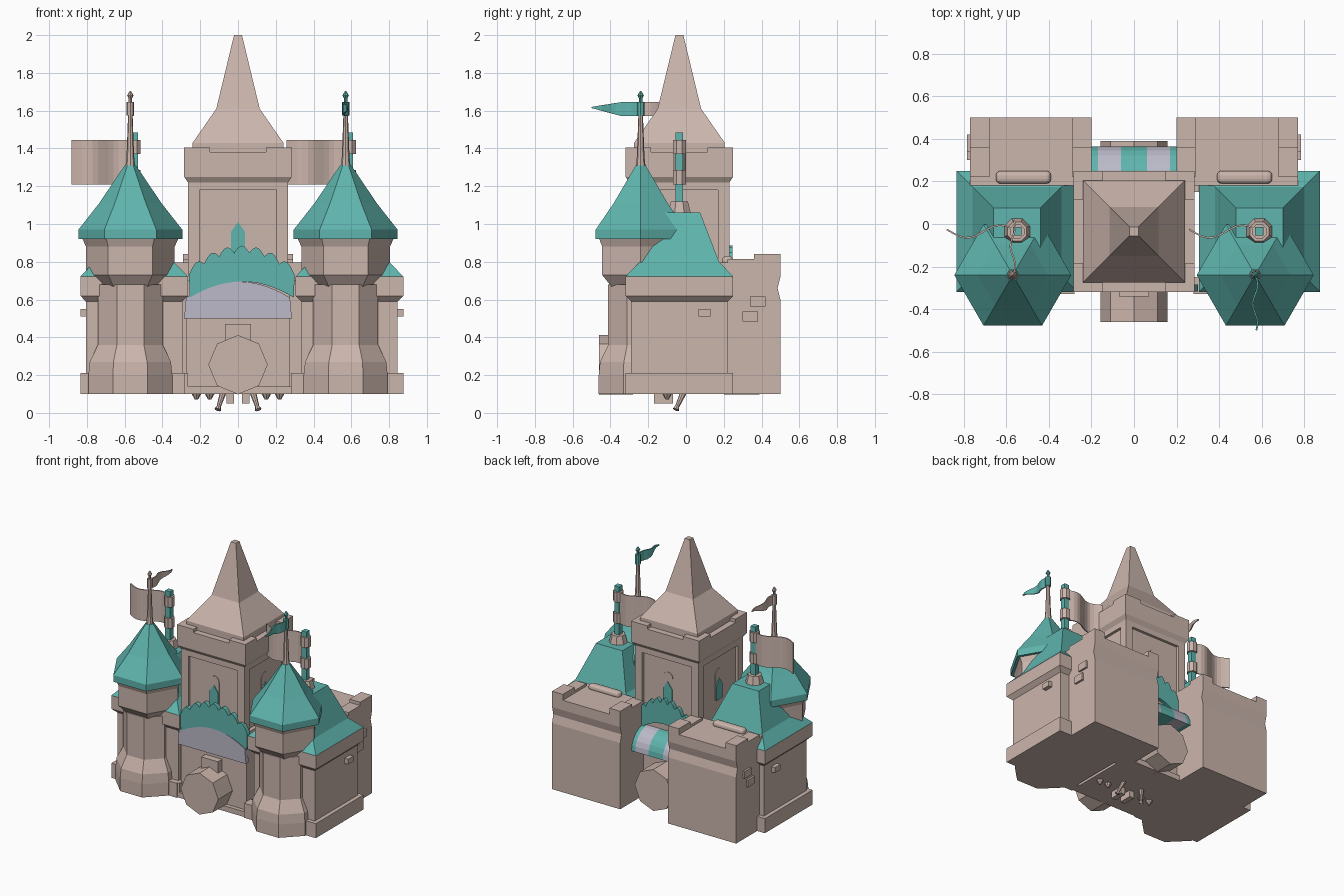
import bpy, bmesh, math
from mathutils import Vector

cube = bpy.data.objects.get("Cube")
if cube:
    bpy.data.objects.remove(cube, do_unlink=True)


def material(name, rgb):
    m = bpy.data.materials.new(name)
    m.use_nodes = True
    m.diffuse_color = (*rgb, 1)
    m.node_tree.nodes["Principled BSDF"].inputs["Base Color"].default_value = (*rgb, 1)
    return m


STONE = material("warm stone", (0.60, 0.465, 0.415))
TEAL = material("teal", (0.115, 0.46, 0.42))
GREY = material("lavender grey", (0.50, 0.49, 0.58))


def finish(name, bm, mat):
    bmesh.ops.recalc_face_normals(bm, faces=bm.faces)
    me = bpy.data.meshes.new(name)
    bm.to_mesh(me)
    bm.free()
    me.materials.append(mat)
    ob = bpy.data.objects.new(name, me)
    bpy.context.collection.objects.link(ob)
    return ob


def box(name, x, y, z, mat=STONE):
    """Box from (min, max) ranges."""
    bm = bmesh.new()
    bmesh.ops.create_cube(bm, size=1)
    for v in bm.verts:
        v.co = [(r[0] + r[1]) / 2 + c * (r[1] - r[0]) for r, c in zip((x, y, z), v.co)]
    return finish(name, bm, mat)


def lathe(name, profile, sides, x, y, mat=STONE, flat=False):
    """Stack of regular rings; flat=True treats radius as distance to a side."""
    bm = bmesh.new()
    turn = math.pi / sides if flat else 0
    grow = 1 / math.cos(math.pi / sides) if flat else 1
    rings = []
    for r, z in profile:
        angles = [turn + math.tau * i / sides for i in range(sides)]
        rings.append([bm.verts.new((x + r * grow * math.cos(a), y + r * grow * math.sin(a), z))
                      for a in angles])
    for a, b in zip(rings, rings[1:]):
        for i in range(sides):
            j = (i + 1) % sides
            bm.faces.new((a[i], a[j], b[j], b[i]))
    bm.faces.new(rings[0])
    bm.faces.new(rings[-1])
    return finish(name, bm, mat)


def prism(name, outline, span, mat=STONE, axis="y"):
    """Extrude an outline (x,z along y) or (y,z along x)."""
    bm = bmesh.new()
    if axis == "y":
        verts = [bm.verts.new((a, span[0], z)) for a, z in outline]
        step = (0, span[1] - span[0], 0)
    else:
        verts = [bm.verts.new((span[0], a, z)) for a, z in outline]
        step = (span[1] - span[0], 0, 0)
    face = bm.faces.new(verts)
    ext = bmesh.ops.extrude_face_region(bm, geom=[face], use_keep_orig=True)
    moved = [g for g in ext["geom"] if isinstance(g, bmesh.types.BMVert)]
    bmesh.ops.translate(bm, verts=moved, vec=step)
    return finish(name, bm, mat)


def ribbon(name, stations, mat):
    """Thin cloth through stations of (x, y, low z, high z)."""
    bm = bmesh.new()
    rows = [(bm.verts.new((x, y, lo)), bm.verts.new((x, y, hi))) for x, y, lo, hi in stations]
    for a, b in zip(rows, rows[1:]):
        bm.faces.new((a[0], b[0], b[1], a[1]))
    ob = finish(name, bm, mat)
    mod = ob.modifiers.new("thickness", "SOLIDIFY")
    mod.thickness, mod.offset = 0.008, 0
    return ob


CY = -0.035  # depth of the keep axis

# Central keep: recessed core, corner posts, cornice and bent spire
lathe("keep_core", [(0.245, 0.1), (0.245, 1.24)], 4, 0, CY, flat=True)
box("keep_lower_wall", (-0.275, 0.275), (-0.29, 0.22), (0.1, 0.72))
lathe("keep_base", [(0.285, 0.1), (0.285, 0.14)], 4, 0, CY, flat=True)
for sx in (-1, 1):
    for sy in (-1, 1):
        px, py = 0.235 * sx, CY + 0.235 * sy
        box("keep_corner_post", (px - 0.03, px + 0.03), (py - 0.03, py + 0.03), (0.7, 1.22))
        px, py = 0.217 * sx, CY + 0.217 * sy
        box("keep_merlon", (px - 0.068, px + 0.068), (py - 0.068, py + 0.068), (1.36, 1.405))
lathe("keep_cornice", [(0.265, 1.18), (0.265, 1.22), (0.285, 1.25), (0.285, 1.38)], 4, 0, CY, flat=True)
lathe("keep_spire", [(0.24, 1.38), (0.24, 1.43), (0.115, 1.61), (0.021, 2.0)], 4, 0, CY, flat=True)

# Arched windows on all four keep walls
for k in range(4):
    arch = [(-0.04, 0.86), (0.04, 0.86)] + [
        (0.04 * math.cos(t * math.pi / 8), 1.04 + 0.04 * math.sin(t * math.pi / 8)) for t in range(9)]
    pane = [(-0.036, 0.85), (0.036, 0.85), (0.036, 0.96), (0, 1.01), (-0.036, 0.96)]
    for name, outline, out, mat in (("window_arch", arch, 0.25, STONE), ("window_pane", pane, 0.256, TEAL)):
        ob = prism(name, outline, (-out, -0.24), mat)
        ob.rotation_euler.z = k * math.pi / 2
        ob.location.y = CY

# Round gate drums, gate blocks and scalloped crests, front and back
octagon = [(0.157 * math.sin(i * math.pi / 4), 0.255 + 0.157 * math.cos(i * math.pi / 4)) for i in range(8)]
prism("front_gate_drum", octagon, (-0.46, -0.28))
prism("back_gate_drum", octagon, (0.2, 0.39))
box("gate_keystone", (-0.07, 0.07), (-0.34, -0.28), (0.3, 0.47))

us = [i / 28 - 1 for i in range(57)]
lower = [(0.275 * u, 0.61 + 0.085 * (1 - u * u)) for u in us]
upper = [(0.28 * u, 0.73 + 0.12 * (1 - u * u) + 0.035 * abs(math.sin(3.5 * math.pi * u + math.pi / 2))) for u in us]
crest = [(x + 0.02, z) for x, z in lower + upper[::-1]]
prism("front_crest", crest, (-0.318, -0.285), TEAL)
prism("back_crest", [(x * 0.75, z) for x, z in crest], (0.215, 0.245), TEAL)
prism("front_awning", [(-0.285, 0.5), (0.285, 0.5)] + lower[::-1], (-0.312, -0.28), GREY)

# Striped, rounded back awning
curve = [(0.215 + 0.15 * math.sin(t * math.pi / 12), 0.49 + 0.15 * math.cos(t * math.pi / 12)) for t in range(7)]
edges = (-0.2, -0.17, -0.06, 0.06, 0.17, 0.2)
for i, span in enumerate(zip(edges, edges[1:])):
    prism("awning_stripe", curve + [(0.215, 0.49)], span, GREY if i % 2 else TEAL, "x")

for s in (-1, 1):
    # Side hall with plinth, eaves and hipped roof
    hx = 0.59 if s > 0 else -0.55
    lathe("hall_plinth", [(0.285, 0.1), (0.285, 0.21)], 4, hx, CY, flat=True)
    lathe("hall_wall", [(0.255, 0.2), (0.255, 0.62)], 4, hx, CY, flat=True)
    lathe("hall_eaves", [(0.255, 0.59), (0.285, 0.62), (0.285, 0.722)], 4, hx, CY, flat=True)
    lathe("hall_roof", [(0.285, 0.722), (0.21, 0.8), (0.11, 1.06)], 4, hx, CY, TEAL, True)

    # Banner mast on the hall roof
    lathe("mast_foot", [(0.06, 1.06), (0.045, 1.12)], 8, hx, CY, flat=True)
    lathe("mast", [(0.02, 1.06), (0.02, 1.485)], 4, hx, CY, TEAL, True)
    for z in (1.21, 1.37):
        lathe("mast_collar", [(0.034, z), (0.034, z + 0.075)], 8, hx, CY, flat=True)
    ribbon("banner", [(hx - 0.33 * t / 12, CY + 0.03 * math.sin(t * 0.55), 1.21, 1.445) for t in range(13)], STONE)

    # Front corner tower
    tx, ty = 0.57 * s, -0.24
    lathe("tower_shaft", [(0.222, 0.1), (0.222, 0.2), (0.215, 0.27), (0.172, 0.36), (0.172, 0.68)],
          8, tx, ty, flat=True)
    lathe("tower_head", [(0.18, 0.67), (0.235, 0.73), (0.235, 0.88), (0.255, 0.925)], 6, tx, ty)
    lathe("tower_roof", [(0.275, 0.92), (0.275, 0.97), (0.165, 1.11), (0.03, 1.31)], 6, tx, ty, TEAL)
    flag_mat = TEAL if s > 0 else STONE
    lathe("tower_pole", [(0.026, 1.3), (0.02, 1.36), (0.012, 1.58)], 8, tx, ty)
    lathe("pole_sleeve", [(0.02, 1.575), (0.02, 1.645)], 8, tx, ty, flag_mat)
    lathe("pole_finial", [(0.009, 1.64), (0.009, 1.665), (0.017, 1.68), (0.003, 1.705)], 8, tx, ty, flag_mat)
    ribbon("pennant", [(tx + 0.012 * math.sin(t * 0.9), ty - s * 0.026 * t,
                        1.572 + 0.042 * max(0, t - 4) / 6, 1.645 - 0.025 * max(0, t - 4) / 6)
                       for t in range(11)], flag_mat)

    # Back bastion with parapet
    def across(a, b):
        return tuple(sorted((s * a, s * b)))
    box("bastion_wall", across(0.205, 0.765), (0.15, 0.485), (0.1, 0.7))
    prism("bastion_top", [(0.18, 0.66), (0.485, 0.66), (0.5, 0.72), (0.5, 0.795), (0.18, 0.795)],
          across(0.2, 0.77), STONE, "x")
    prism("bastion_foot", [(0.18, 0.1), (0.5, 0.1), (0.5, 0.6), (0.485, 0.66), (0.18, 0.66)],
          across(0.2, 0.77), STONE, "x")
    for a, b in ((0.2, 0.29), (0.68, 0.77)):
        box("parapet_rail", across(a, b), (0.22, 0.5), (0.78, 0.815))
        box("parapet_merlon", across(a, b), (0.36, 0.5), (0.78, 0.84))
    bar = box("rounded_bar", across(0.39, 0.65), (0.19, 0.25), (0.78, 0.83))
    bev = bar.modifiers.new("round", "BEVEL")
    bev.width, bev.segments = 0.022, 3

    # Projecting stones on the outer walls
    for y, z in ((0.38, 0.59), (0.34, 0.51)):
        box("bastion_stone", across(0.75, 0.785), (y - 0.04, y + 0.04), (z - 0.027, z + 0.027))
    ox = hx + 0.255 * s
    box("hall_stone", (ox - 0.03, ox + 0.03), (0.065, 0.13), (0.51, 0.55))
    # Gate side posts
    box("gate_post", across(0.28, 0.36), (-0.33, -0.25), (0.1, 0.21))

    # Little pegs hanging beneath the floor
    peg = lathe("hanging_leg", [(0.018, -0.1), (0.011, -0.08), (0.018, 0.01)], 8, 0, 0)
    peg.location = (0.08 * s, -0.015, 0.105)
    peg.rotation_euler = (-0.4, -0.3 * s, 0)
    box("hanging_block", across(0.02, 0.06), (-0.17, -0.07), (0.05, 0.105))
    for x in (0.15, 0.22):
        lathe("hanging_stud", [(0.008, 0.07), (0.028, 0.105)], 8, x * s, -0.1)
